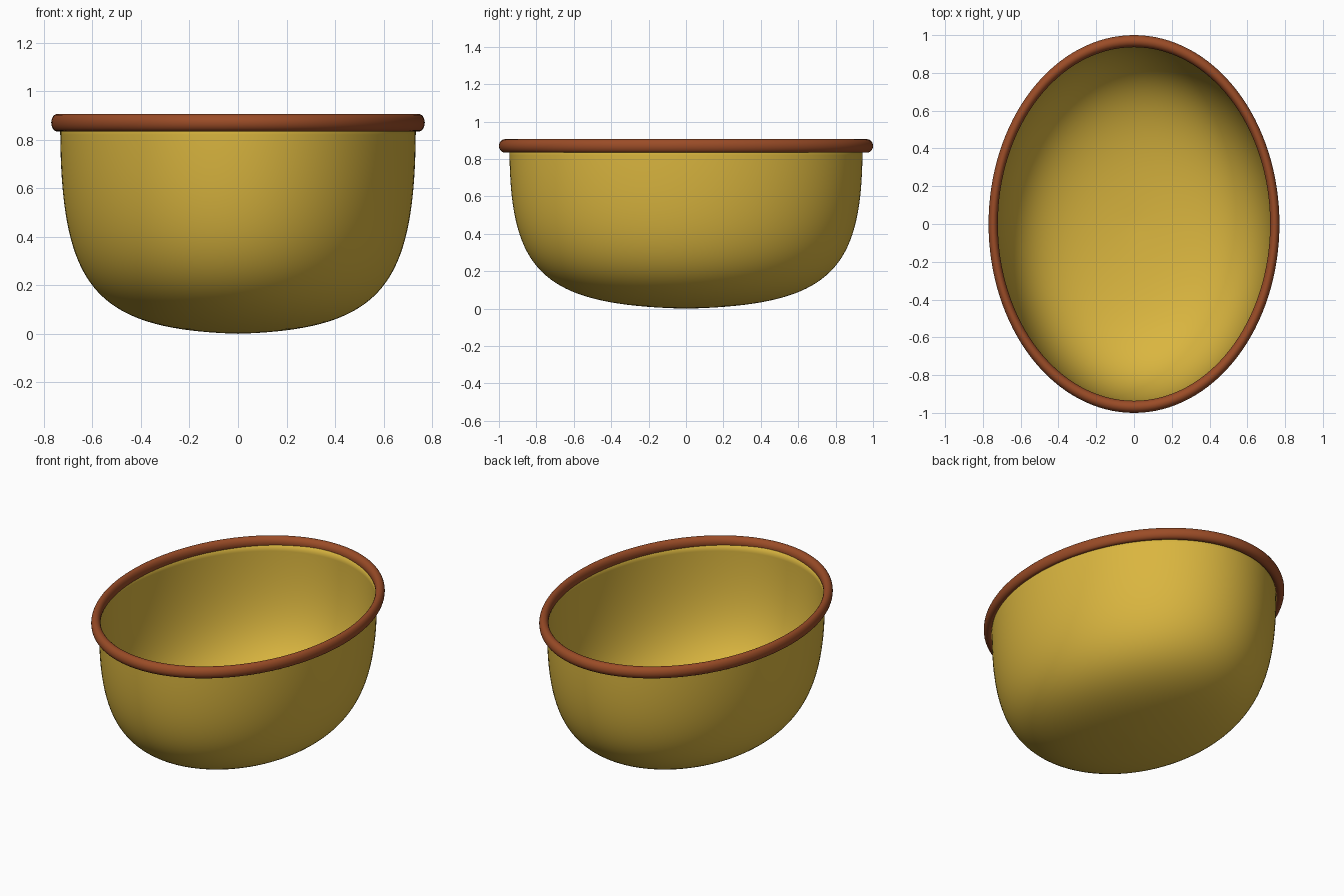
import bpy, bmesh, math
from mathutils import Vector

if "Cube" in bpy.data.objects:
    bpy.data.objects.remove(bpy.data.objects["Cube"])


def material(name, color):
    m = bpy.data.materials.new(name)
    m.diffuse_color = (*color, 1)
    m.use_nodes = True
    m.node_tree.nodes["Principled BSDF"].inputs["Base Color"].default_value = m.diffuse_color
    return m


def add_object(name, bm, mat):
    bmesh.ops.recalc_face_normals(bm, faces=bm.faces)
    for f in bm.faces:
        f.smooth = True
    mesh = bpy.data.meshes.new(name)
    bm.to_mesh(mesh)
    bm.free()
    mesh.materials.append(mat)
    ob = bpy.data.objects.new(name, mesh)
    bpy.context.collection.objects.link(ob)
    return ob


def lathe(profile, sx, sy, closed=False, steps=128):
    """Spin an (r, z) profile about z into an oval body."""
    bm = bmesh.new()
    verts = [bm.verts.new((r, 0, z)) for r, z in profile]
    edges = [bm.edges.new(p) for p in zip(verts, verts[1:])]
    if closed:
        edges.append(bm.edges.new((verts[-1], verts[0])))
    bmesh.ops.spin(bm, geom=verts + edges, cent=(0, 0, 0), axis=(0, 0, 1),
                   angle=2 * math.pi, steps=steps)
    bmesh.ops.remove_doubles(bm, verts=bm.verts, dist=1e-5)
    bmesh.ops.scale(bm, vec=(sx, sy, 1), verts=bm.verts)
    return bm


yellow = material("mustard yellow", (0.70, 0.465, 0.05))
brown = material("rust brown", (0.325, 0.072, 0.02))

# Bowl: outer wall curve plus a slightly smaller inner wall, open at the top
P = [Vector(p) for p in ((0, 0), (0.825, 0.018), (1, 0.2), (1, 0.87))]


def wall(t):
    u = 1 - t
    return u**3 * P[0] + 3 * u * u * t * P[1] + 3 * u * t * t * P[2] + t**3 * P[3]


outer = [wall(i / 40) for i in range(41)]
inner = [(p.x * 0.992, p.y + 0.008 * (1 - p.y / 0.87)) for p in reversed(outer)]
add_object("bowl", lathe([tuple(p) for p in outer] + inner, 0.733, 0.944), yellow)

# Rim: rounded oval ring
ring = [(0.968 + 0.032 * math.cos(a), 0.87 + 0.036 * math.sin(a))
        for a in (i * math.tau / 24 for i in range(24))]
add_object("rim", lathe(ring, 0.77, 1, closed=True), brown)
